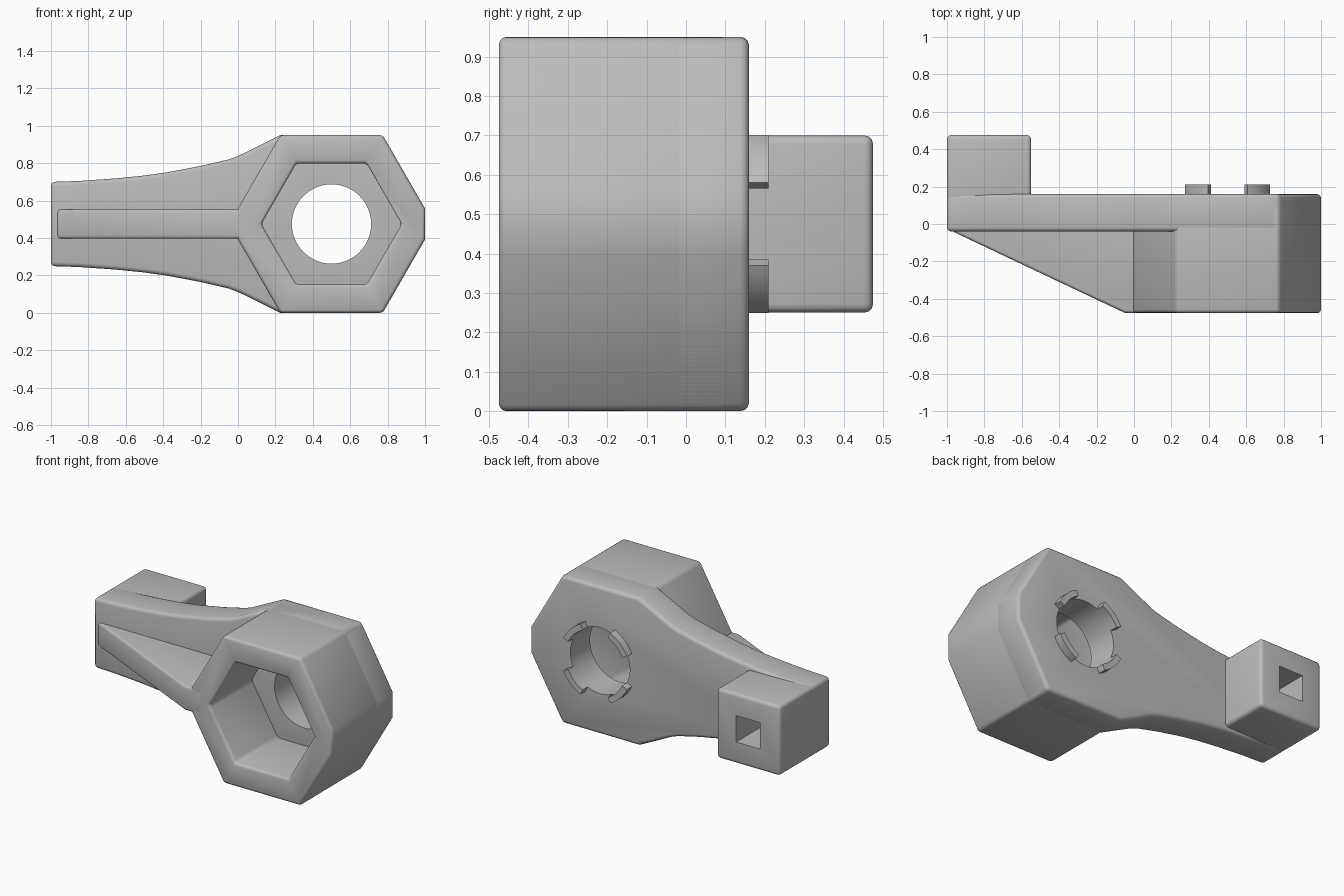
import bpy, bmesh, math
from mathutils import Vector

cube = bpy.data.objects.get("Cube")
if cube:
    bpy.data.objects.remove(cube, do_unlink=True)

HUB = Vector((0.5, 0.475))        # hub axis in x, z
FRONT, WEB, BACK = -0.475, -0.04, 0.16
BEVEL = 0.022

grey = bpy.data.materials.new("plain_grey")
grey.use_nodes = True
grey.diffuse_color = (0.5, 0.5, 0.5, 1)
grey.node_tree.nodes["Principled BSDF"].inputs["Base Color"].default_value = (0.5, 0.5, 0.5, 1)


def prism(name, outline, axis, lo, hi):
    """Extrude an outline (x,z for axis 'y', x,y for axis 'z') from lo to hi."""
    def place(p, d):
        return (p[0], d, p[1]) if axis == 'y' else (p[0], p[1], d)
    bm = bmesh.new()
    rings = [[bm.verts.new(place(p, d)) for p in outline] for d in (lo, hi)]
    n = len(outline)
    bm.faces.new(rings[0])
    bm.faces.new(rings[1][::-1])
    for i in range(n):
        j = (i + 1) % n
        bm.faces.new((rings[0][j], rings[0][i], rings[1][i], rings[1][j]))
    bmesh.ops.recalc_face_normals(bm, faces=bm.faces)
    mesh = bpy.data.meshes.new(name)
    bm.to_mesh(mesh)
    bm.free()
    mesh.materials.append(grey)
    obj = bpy.data.objects.new(name, mesh)
    bpy.context.collection.objects.link(obj)
    return obj


def bevel(obj, width=BEVEL):
    m = obj.modifiers.new("round_edges", 'BEVEL')
    m.width, m.segments, m.limit_method = width, 3, 'ANGLE'
    m.angle_limit = math.radians(30)


def cut(obj, cutter):
    m = obj.modifiers.new("cut", 'BOOLEAN')
    m.operation, m.solver, m.object = 'DIFFERENCE', 'EXACT', cutter
    cutter.hide_render = True


def finish(obj):
    """Apply the modifiers, remove the cutters and smooth the rounded edges."""
    cutters = [m.object for m in obj.modifiers if m.type == 'BOOLEAN']
    bpy.context.view_layer.update()
    dg = bpy.context.evaluated_depsgraph_get()
    mesh = bpy.data.meshes.new_from_object(obj.evaluated_get(dg))
    obj.modifiers.clear()
    obj.data = mesh
    for c in cutters:
        bpy.data.objects.remove(c, do_unlink=True)
    bpy.ops.object.select_all(action='DESELECT')
    obj.select_set(True)
    bpy.context.view_layer.objects.active = obj
    bpy.ops.object.shade_smooth_by_angle(angle=math.radians(35))


def polar(r, deg):
    a = math.radians(deg)
    return (HUB.x + r * math.cos(a), HUB.y + r * math.sin(a))


def box(x0, x1, z0, z1):
    return [(x0, z0), (x1, z0), (x1, z1), (x0, z1)]


# Upper half outlines, mirrored about the hub height
def mirrored(half):
    return [(x, HUB.y + d) for x, d in half] + [(x, HUB.y - d) for x, d in reversed(half)]


hex_half = [(0.226, 0.475), (0.774, 0.475), (1.0, 0.083)]
arm_half = [(-1.0, 0.225), (-0.85, 0.23), (-0.65, 0.244), (-0.5, 0.259), (-0.38, 0.276),
            (-0.2, 0.31), (-0.05, 0.345), (0.0, 0.363)]

# Back plate: arm and hub silhouette with a round bore
plate = prism("arm_plate", mirrored(arm_half + hex_half), 'y', WEB, BACK)
bevel(plate)
cut(plate, prism("bore_cutter", [polar(0.212, i * 360 / 64) for i in range(64)], 'y', -0.3, 0.4))
finish(plate)

# Hex hub with a hexagonal pocket down to the plate
hub = prism("hex_hub", [(-0.048, HUB.y)] + mirrored(hex_half), 'y', FRONT, BACK - 0.05)
cut(hub, prism("pocket_cutter", [polar(0.375, i * 60) for i in range(6)], 'y', -0.8, 0.5))
bevel(hub, 0.018)
finish(hub)

# Sloping rib along the arm
rib = prism("rib", [(-0.97, WEB), (-0.05, FRONT), (0.08, FRONT), (0.08, 0.02), (-0.97, 0.02)],
            'z', HUB.y - 0.078, HUB.y + 0.078)
bevel(rib, 0.015)
finish(rib)

# End block with a square socket in its back
block = prism("end_block", box(-1.0, -0.55, 0.25, 0.70), 'y', WEB + 0.02, 0.475)
bevel(block)
cut(block, prism("socket_cutter", box(-0.86, -0.69, 0.39, 0.56), 'y', 0.16, 0.6))
finish(block)

# Four curved locating tabs around the bore
for k in range(4):
    angles = [k * 90 + 25 + 5 * i for i in range(9)]
    sector = [polar(0.25, a) for a in angles] + [polar(0.212, a) for a in reversed(angles)]
    finish(prism(f"locating_tab_{k + 1}", sector, 'y', BACK - 0.02, 0.21))
